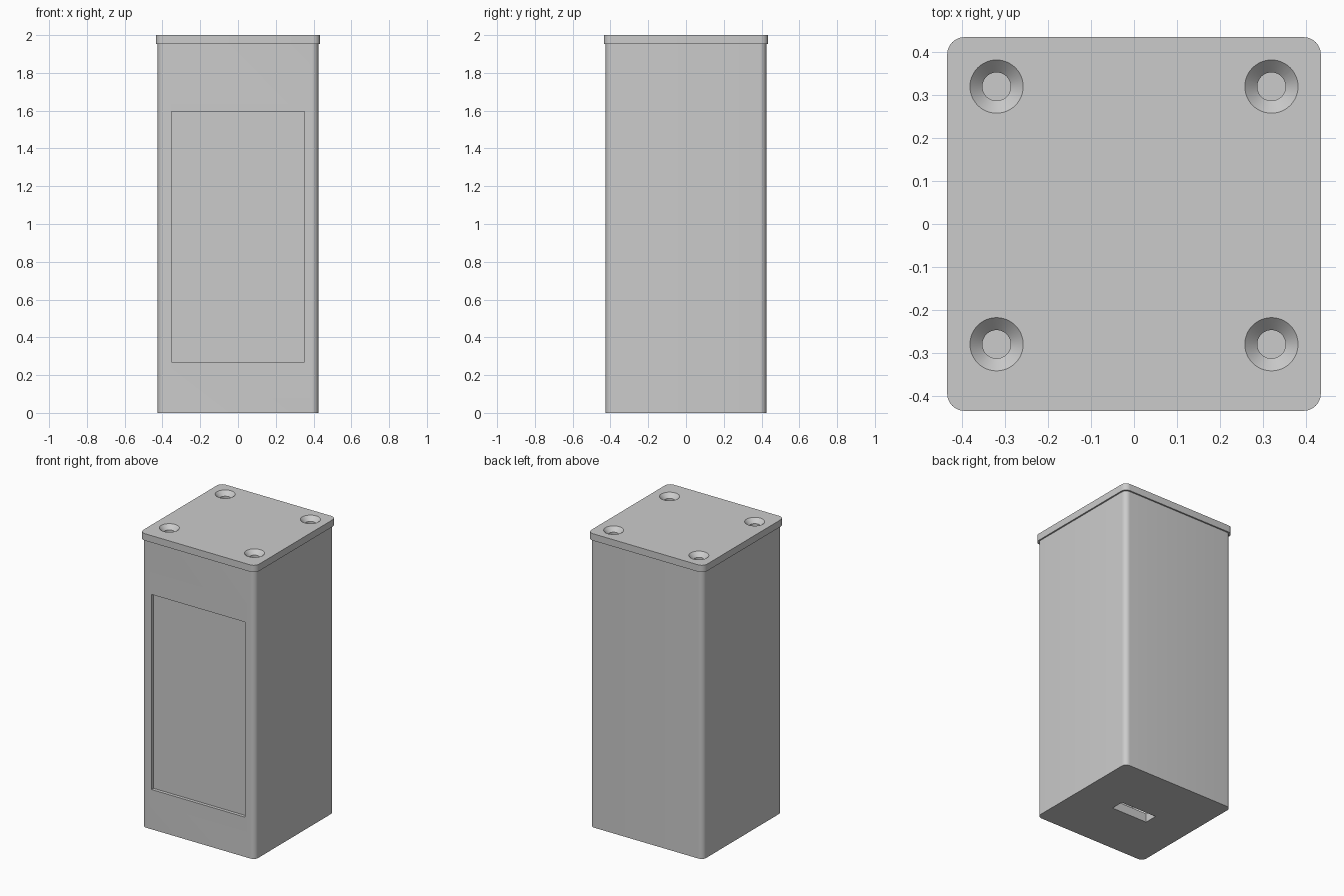
import bpy, bmesh, math
from mathutils import Matrix

default = bpy.data.objects.get("Cube")
if default:
    bpy.data.objects.remove(default, do_unlink=True)

grey = bpy.data.materials.new("plain grey")
grey.use_nodes = True
COLOUR = (0.6, 0.6, 0.6, 1)
grey.diffuse_color = COLOUR
grey.node_tree.nodes["Principled BSDF"].inputs["Base Color"].default_value = COLOUR


def finish(name, bm):
    mesh = bpy.data.meshes.new(name)
    bm.to_mesh(mesh)
    bm.free()
    mesh.materials.append(grey)
    obj = bpy.data.objects.new(name, mesh)
    bpy.context.collection.objects.link(obj)
    return obj


def box(name, x, y, z, radius=0):
    """Box from (min, max) ranges, with optional rounded upright edges."""
    bm = bmesh.new()
    bmesh.ops.create_cube(bm, size=1)
    for v in bm.verts:
        v.co = [r[0] if c < 0 else r[1] for c, r in zip(v.co, (x, y, z))]
    if radius:
        upright = [e for e in bm.edges if abs(e.verts[0].co.z - e.verts[1].co.z) > 0.001]
        bmesh.ops.bevel(bm, geom=upright, offset=radius, segments=8,
                        profile=0.5, affect='EDGES')
    return finish(name, bm)


def cone(name, x, y, z, r_low, r_high):
    bm = bmesh.new()
    bmesh.ops.create_cone(bm, cap_ends=True, segments=48, radius1=r_low, radius2=r_high,
                          depth=z[1] - z[0],
                          matrix=Matrix.Translation((x, y, (z[0] + z[1]) / 2)))
    return finish(name, bm)


def boolean(obj, other, operation='DIFFERENCE'):
    """Apply a boolean, then drop the helper object."""
    mod = obj.modifiers.new("boolean", 'BOOLEAN')
    mod.object, mod.operation, mod.solver = other, operation, 'EXACT'
    bpy.context.view_layer.objects.active = obj
    bpy.ops.object.modifier_apply(modifier=mod.name)
    bpy.data.objects.remove(other, do_unlink=True)


HALF, LID_HALF, SEAM, TOP = 0.425, 0.435, 1.953, 2.0
INNER, FLOOR = 0.37, 0.06
SCREWS = [(x, y) for x in (-0.32, 0.32) for y in (-0.28, 0.32)]

# Hollow case with recessed front panel and a slot through the floor
case = box("case", (-HALF, HALF), (-HALF, HALF), (0, SEAM), 0.035)
boolean(case, box("cavity", (-INNER, INNER), (-INNER, INNER), (FLOOR, TOP + 0.1)))
boolean(case, box("panel_recess", (-0.352, 0.352), (-0.5, -HALF + 0.022), (0.27, 1.595)))
boolean(case, box("floor_slot", (-0.135, 0.135), (-0.045, 0.045), (-0.1, 0.1)))

# Screw posts inside the corners
for i, (x, y) in enumerate(SCREWS):
    cone(f"screw_post_{i + 1}", x, y, (FLOOR / 2, SEAM), 0.075, 0.075)

# Lid with countersunk screw holes
lid = box("lid", (-LID_HALF, LID_HALF), (-LID_HALF, LID_HALF), (SEAM, TOP), 0.04)
for x, y in SCREWS:
    boolean(lid, cone("screw_hole", x, y, (SEAM - 0.05, TOP + 0.05), 0.033, 0.033))
    boolean(lid, cone("countersink", x, y, (TOP - 0.029, TOP + 0.001), 0.033, 0.063))

# Smooth curves, crisp edges
for obj in bpy.context.collection.objects:
    obj.select_set(obj.type == 'MESH' and grey.name in obj.data.materials)
bpy.context.view_layer.objects.active = case
bpy.ops.object.shade_smooth_by_angle(angle=math.radians(30))
